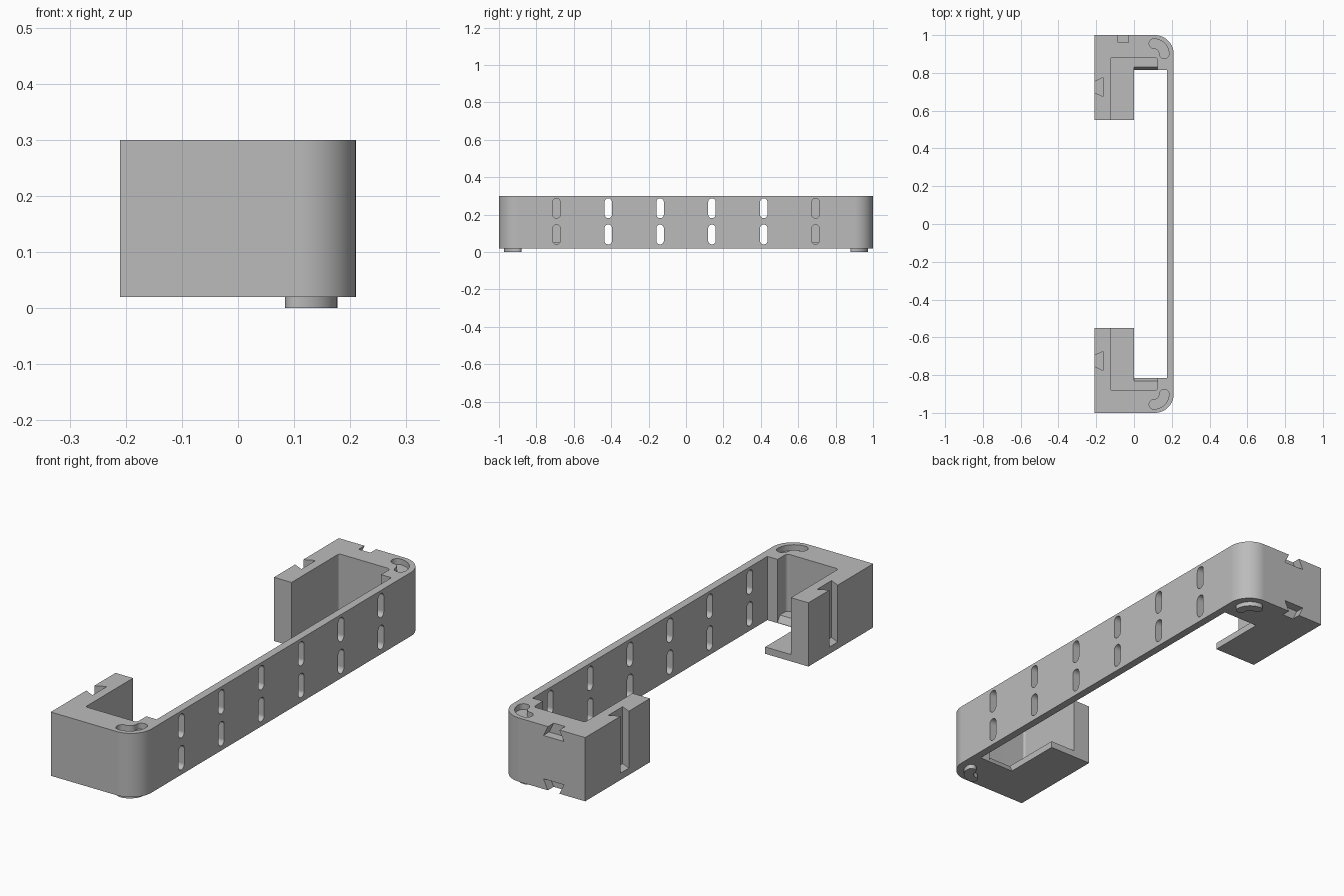
import bpy
import bmesh
from math import cos, sin, pi, radians

if "Cube" in bpy.data.objects:
    bpy.data.objects.remove(bpy.data.objects["Cube"], do_unlink=True)

grey = bpy.data.materials.new("light_grey")
grey.use_nodes = True
grey.diffuse_color = (0.5, 0.5, 0.5, 1)
grey.node_tree.nodes["Principled BSDF"].inputs["Base Color"].default_value = (0.5, 0.5, 0.5, 1)

BOTTOM, TOP, FLOOR = 0.02, 0.30, 0.05
CORNER = (0.11, 0.90)          # centre of the rounded outer corner


def arc(cx, cy, r, start, end, steps=16):
    angles = [radians(start + (end - start) * i / steps) for i in range(steps + 1)]
    return [(cx + r * cos(a), cy + r * sin(a)) for a in angles]


def flip(points, side):
    return [(x, y * side) for x, y in points]


def prism(name, points, axis, low, high):
    """Extrude a 2D profile along an axis; the profile uses the other two axes in order."""
    def place(p, d):
        co = list(p)
        co.insert(axis, d)
        return co
    bm = bmesh.new()
    face = bm.faces.new([bm.verts.new(place(p, low)) for p in points])
    grown = bmesh.ops.extrude_face_region(bm, geom=[face])["geom"]
    for v in grown:
        if isinstance(v, bmesh.types.BMVert):
            v.co[axis] = high
    bmesh.ops.recalc_face_normals(bm, faces=bm.faces)
    mesh = bpy.data.meshes.new(name)
    bm.to_mesh(mesh)
    bm.free()
    mesh.materials.append(grey)
    obj = bpy.data.objects.new(name, mesh)
    bpy.context.collection.objects.link(obj)
    return obj


def activate(obj):
    bpy.ops.object.select_all(action='DESELECT')
    obj.select_set(True)
    bpy.context.view_layer.objects.active = obj


def cut(obj, cutter):
    mod = obj.modifiers.new("cut", 'BOOLEAN')
    mod.operation = 'DIFFERENCE'
    mod.solver = 'EXACT'
    mod.object = cutter
    activate(obj)
    bpy.ops.object.modifier_apply(modifier=mod.name)
    bpy.data.objects.remove(cutter, do_unlink=True)


def kidney(radius, half_width):
    """Curved slot outline following the rounded corner."""
    cx, cy = CORNER[0] - 0.005, CORNER[1]
    return (arc(cx, cy, radius + half_width, 0, 90)
            + arc(cx, cy + radius, half_width, 90, 270, 12)[1:]
            + arc(cx, cy, radius - half_width, 90, 0)[1:]
            + arc(cx + radius, cy, half_width, 180, 360, 12)[1:-1])


def dovetail(centre, edge, inward):
    """Groove outline (across, depth): narrow at the open edge, wide inside."""
    depth = edge + 0.045 * inward
    out = edge - 0.01 * inward
    return [(centre - 0.024, out), (centre - 0.028, edge), (centre - 0.05, depth),
            (centre + 0.05, depth), (centre + 0.028, edge), (centre + 0.024, out)]


# C-shaped frame: long thin wall with a hooked block at each end
half = ([(0, 0.55), (-0.21, 0.55), (-0.21, 1.0)]
        + arc(*CORNER, 0.1, 90, 0, 24))
inner = [(0.175, 0.815), (0, 0.815)]
outline = half + flip(half, -1)[::-1] + flip(inner, -1)[::-1] + inner
frame = prism("frame", outline, 2, BOTTOM, TOP)

for side in (1, -1):
    # open pocket above the block's thin floor
    pocket = ([(-0.125, 0.5), (0.125, 0.5)] + arc(0.11, 0.865, 0.015, 0, 90, 6)
              + arc(-0.115, 0.87, 0.01, 90, 180, 6))
    cut(frame, prism("pocket_cutter", flip(pocket, side), 2, FLOOR, 0.4))
    # bevelled lip along the pocket floor
    lip = [(0.80, 0.025), (0.815, 0.025), (0.83, FLOOR), (0.83, 0.06), (0.80, 0.06)]
    lip = [(y * side, z) for y, z in lip]
    cut(frame, prism("lip_cutter", lip, 0, 0.0, 0.125))
    # curved recess in the corner top, matching the foot
    cut(frame, prism("recess_cutter", flip(kidney(0.055, 0.025), side), 2, TOP - 0.025, 0.4))
    # vertical dovetail groove in the outer face of the hook
    groove = [(x, y) for y, x in dovetail(0.725 * side, -0.21, 1)]
    cut(frame, prism("groove_cutter", groove, 2, FLOOR, 0.4))

# short dovetail notches at the top and bottom of the back face
for edge, inward in ((TOP, -1), (BOTTOM, 1)):
    cut(frame, prism("notch_cutter", dovetail(-0.057, edge, inward), 1, 0.96, 1.1))

# two rows of rounded slots through the long wall
for row in (0.094, 0.234):
    for i in range(6):
        y = (i - 2.5) * 0.277
        slot = arc(y, row + 0.033, 0.02, 0, 180, 12) + arc(y, row - 0.033, 0.02, 180, 360, 12)
        cut(frame, prism("slot_cutter", slot, 0, 0.15, 0.25))

# curved locating feet under the rounded corners
feet = [prism(name, flip(kidney(0.051, 0.021), side), 2, 0, BOTTOM)
        for name, side in (("front_foot", -1), ("back_foot", 1))]

for obj in [frame] + feet:
    activate(obj)
    bpy.ops.object.shade_smooth_by_angle(angle=radians(25))
    mod = obj.modifiers.new("even_shading", 'WEIGHTED_NORMAL')
    mod.keep_sharp = True
